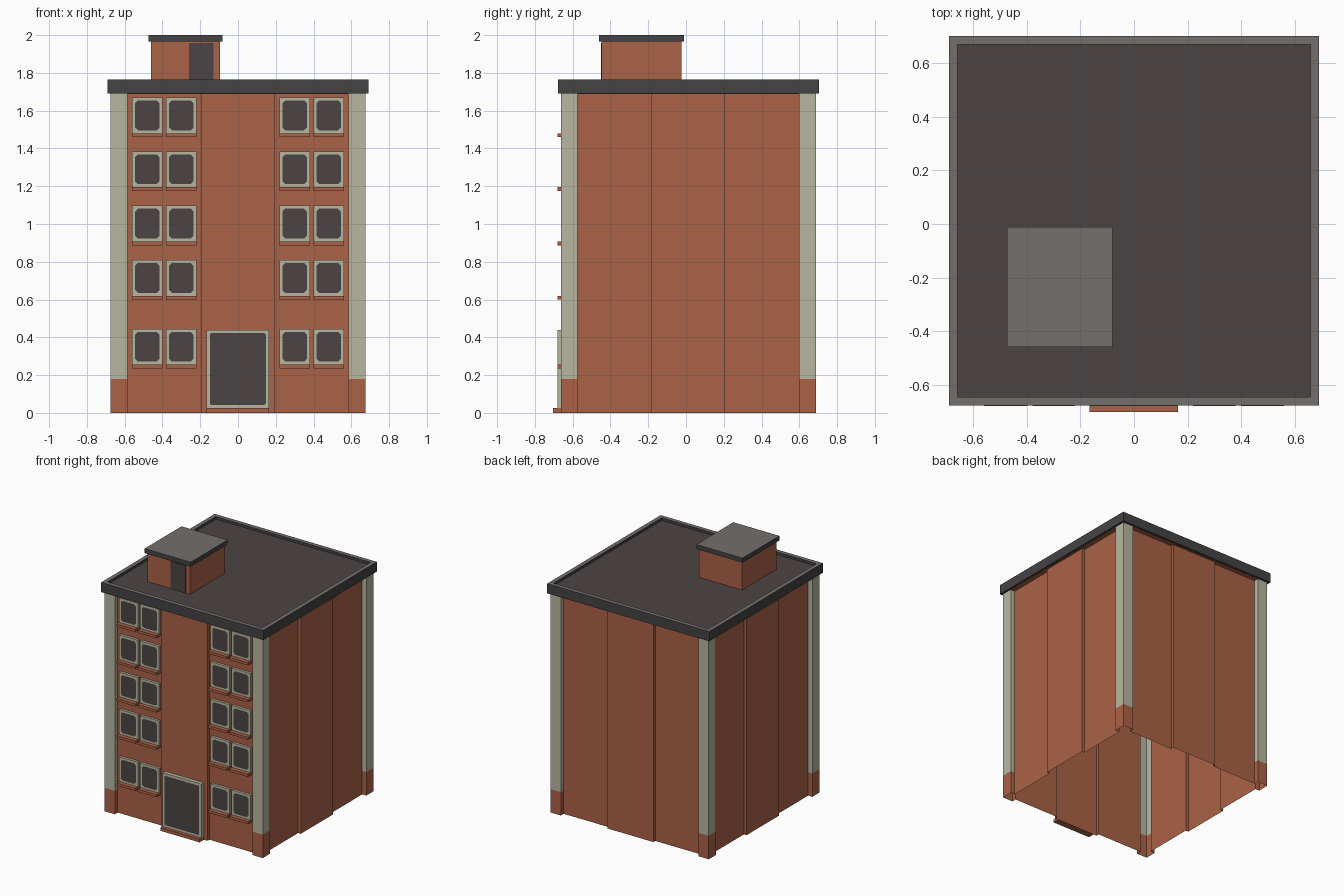
import bpy, bmesh, math

if "Cube" in bpy.data.objects:
    bpy.data.objects.remove(bpy.data.objects["Cube"])

def lin(h):
    c = [int(h[i:i + 2], 16) / 255 for i in (0, 2, 4)]
    return [v / 12.92 if v <= 0.04045 else ((v + 0.055) / 1.055) ** 2.4 for v in c] + [1]

def material(name, h):
    m = bpy.data.materials.new(name)
    m.diffuse_color = lin(h)
    m.use_nodes = True
    m.node_tree.nodes["Principled BSDF"].inputs["Base Color"].default_value = m.diffuse_color
    return m

BRICK = material("brick", "AB6247")
CREAM = material("cream", "B9B7A1")
DARK = material("dark_glass", "4B4544")
TRIM = material("roof_edge", "454344")
GREY = material("roof_top_grey", "736E6C")

CY = 0.0125                      # the building sits slightly behind the origin
CORNER, PILLAR, BAY, MID, MIDX = 0.675, 0.586, 0.64, 0.663, 0.195
EAVES, ROOF = 1.69, 1.765

def finish(name, bm, mats, rule=None):
    if rule:
        bm.normal_update()
        for f in bm.faces:
            f.material_index = rule(f)
    me = bpy.data.meshes.new(name)
    bm.to_mesh(me)
    bm.free()
    for m in mats:
        me.materials.append(m)
    ob = bpy.data.objects.new(name, me)
    bpy.context.collection.objects.link(ob)
    return ob

def box_bm(x0, x1, y0, y1, z0, z1):
    bm = bmesh.new()
    bmesh.ops.create_cube(bm, size=1)
    for v in bm.verts:
        v.co = (x1 if v.co.x > 0 else x0, y1 if v.co.y > 0 else y0, z1 if v.co.z > 0 else z0)
    return bm

def box(name, mat, *dims):
    return finish(name, box_bm(*dims), [mat])

def pane(name, x0, x1, z0, z1, y, cut=0.014):
    # front-facing plate with clipped corners
    bm = bmesh.new()
    pts = [(x0 + cut, z0), (x1 - cut, z0), (x1, z0 + cut), (x1, z1 - cut),
           (x1 - cut, z1), (x0 + cut, z1), (x0, z1 - cut), (x0, z0 + cut)]
    bm.faces.new([bm.verts.new((x, y, z)) for x, z in pts])
    finish(name, bm, [DARK])

# Walls: one stepped outline, open underneath, with cream corner pillars
side = [(-CORNER, -CORNER), (-PILLAR, -CORNER), (-PILLAR, -BAY), (-MIDX, -BAY), (-MIDX, -MID),
        (MIDX, -MID), (MIDX, -BAY), (PILLAR, -BAY), (PILLAR, -CORNER)]
outline = []
for k in range(4):
    c, s = round(math.cos(k * math.pi / 2)), round(math.sin(k * math.pi / 2))
    outline += [(c * x - s * y, s * x + c * y) for x, y in side]
bm = bmesh.new()
rings = [[bm.verts.new((x, y + CY, z)) for x, y in outline] for z in (0, 0.18, EAVES)]
n = len(outline)
for lo, hi in zip(rings, rings[1:]):
    for i in range(n):
        j = (i + 1) % n
        bm.faces.new((lo[i], lo[j], hi[j], hi[i]))

def wall_rule(f):
    c = f.calc_center_median()
    return int(min(abs(c.x), abs(c.y - CY)) > 0.58 and c.z > 0.18)

finish("walls", bm, [BRICK, CREAM], wall_rule)

# Soffit under the roof
box("soffit", BRICK, -CORNER, CORNER, CY - CORNER, CY + CORNER, EAVES - 0.003, EAVES + 0.01)

# Flat roof with raised rim
def roof_rule(f):
    if f.normal.z < 0.5:
        return 0
    return 1 if f.calc_center_median().z > ROOF - 0.005 else 2

bm = box_bm(-0.691, 0.691, CY - 0.691, CY + 0.691, EAVES, ROOF)
bm.normal_update()
top = [f for f in bm.faces if f.normal.z > 0.5]
bmesh.ops.inset_region(bm, faces=top, thickness=0.045)
inner = bmesh.ops.extrude_face_region(bm, geom=top)
bmesh.ops.delete(bm, geom=top, context='FACES_ONLY')
bmesh.ops.translate(bm, vec=(0, 0, -0.02),
                    verts=[g for g in inner["geom"] if isinstance(g, bmesh.types.BMVert)])
bmesh.ops.recalc_face_normals(bm, faces=bm.faces)
finish("roof", bm, [TRIM, GREY, DARK], roof_rule)

# Rooftop stair hut
box("hut_walls", BRICK, -0.46, -0.095, -0.447, -0.025, 1.74, 1.97)
box("hut_door", DARK, -0.26, -0.13, -0.451, -0.446, 1.74, 1.957)
finish("hut_roof", box_bm(-0.474, -0.081, -0.46, -0.011, 1.965, 2.0), [TRIM, GREY], roof_rule)

# Windows: frame, glass and brick sill
def opening(name, x0, x1, z0, z1, wall, out, sill_out, sill_h, border=0.016):
    box(name + "_frame", CREAM, x0, x1, wall - out, wall - 0.001, z0, z1)
    pane(name + "_glass", x0 + border, x1 - border, z0 + border, z1 - border, wall - out - 0.002,
         0.014 if border < 0.017 else 0.006)
    box(name + "_sill", BRICK, x0, x1, wall - sill_out, wall - 0.001, z0 - sill_h, z0)

for r, z in enumerate((0.255, 0.62, 0.907, 1.195, 1.48)):
    for c, x in enumerate((-0.56, -0.38, 0.22, 0.4)):
        opening(f"window_{r}_{c}", x, x + 0.16, z, z + 0.19, CY - BAY, 0.02, 0.052, 0.02)

# Entrance door with step
opening("entrance", -0.167, 0.165, 0.025, 0.44, CY - MID, 0.03, 0.053, 0.025, 0.018)
